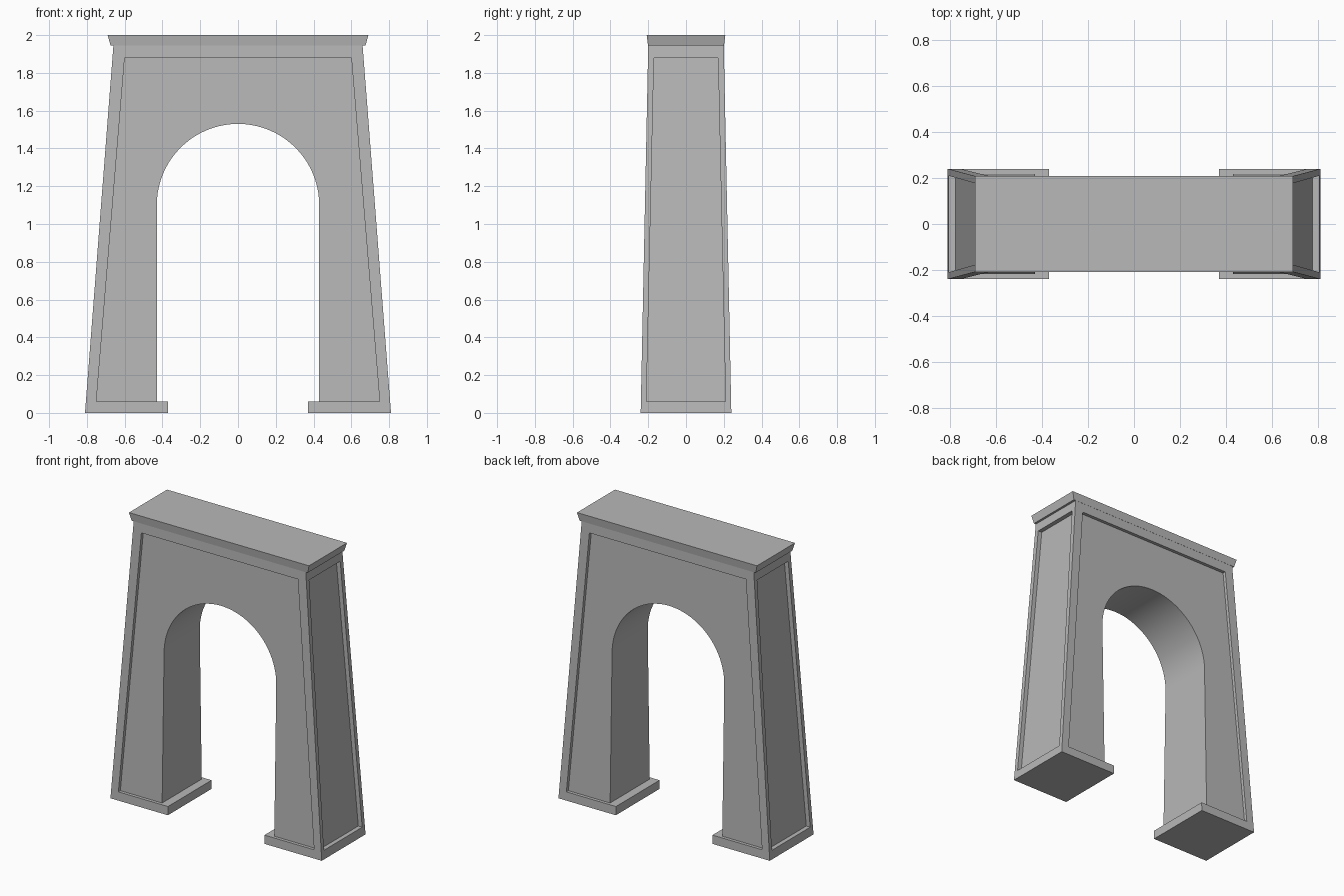
import bpy, bmesh, math

cube = bpy.data.objects.get("Cube")
if cube:
    bpy.data.objects.remove(cube, do_unlink=True)

# One stone colour
stone = bpy.data.materials.new("grey_stone")
stone.use_nodes = True
colour = (0.48, 0.48, 0.48, 1)
stone.diffuse_color = colour
bsdf = next(n for n in stone.node_tree.nodes if n.type == "BSDF_PRINCIPLED")
bsdf.inputs["Base Color"].default_value = colour
bsdf.inputs["Roughness"].default_value = 0.8

BASE, BAND, CAP, TOP = 0.06, 1.88, 1.945, 2.0
ARCH_R, SPRING = 0.43, 1.10


# Battered outer faces, and the inner edges of the raised frame
def outer_x(z): return 0.81 - 0.0773 * z
def outer_y(z): return 0.24 - 0.0206 * z
def frame_x(z): return 0.755 - 0.0824 * z
def frame_y(z): return 0.211 - 0.022 * z
def core_x(z): return outer_x(z) - 0.03
def core_y(z): return outer_y(z) - 0.022


def loft(name, ring_a, ring_b):
    """Solid between two matching rings of points."""
    bm = bmesh.new()
    a = [bm.verts.new(p) for p in ring_a]
    b = [bm.verts.new(p) for p in ring_b]
    bm.faces.new(a)
    bm.faces.new(b)
    for i in range(len(a)):
        j = (i + 1) % len(a)
        bm.faces.new((a[i], a[j], b[j], b[i]))
    bmesh.ops.recalc_face_normals(bm, faces=bm.faces)
    mesh = bpy.data.meshes.new(name)
    bm.to_mesh(mesh)
    bm.free()
    mesh.materials.append(stone)
    obj = bpy.data.objects.new(name, mesh)
    bpy.context.collection.objects.link(obj)
    return obj


def rect(x0, x1, y0, y1, z):
    return [(x0, y0, z), (x1, y0, z), (x1, y1, z), (x0, y1, z)]


# Recessed arch wall: one profile, thinner towards the top
profile = [(core_x(BASE), BASE), (core_x(BAND), BAND),
           (-core_x(BAND), BAND), (-core_x(BASE), BASE), (-ARCH_R, BASE)]
steps = 40
for i in range(steps + 1):
    t = math.pi * (1 - i / steps)
    profile.append((ARCH_R * math.cos(t), SPRING + ARCH_R * math.sin(t)))
profile.append((ARCH_R, BASE))
wall = loft("arch_wall",
            [(x, -core_y(z), z) for x, z in profile],
            [(x, core_y(z), z) for x, z in profile])
bpy.context.view_layer.objects.active = wall
wall.select_set(True)
bpy.ops.object.shade_smooth_by_angle(angle=math.radians(30))

# Plinths and the corner posts of the raised frame
for side, sx in (("left", 1), ("right", -1)):
    loft(side + "_plinth",
         *[rect(sx * 0.37, sx * outer_x(z), -outer_y(z), outer_y(z), z)
           for z in (0, BASE)])
    for end, sy in (("front", -1), ("back", 1)):
        loft(f"{end}_{side}_post",
             *[rect(sx * frame_x(z), sx * outer_x(z),
                    sy * frame_y(z), sy * outer_y(z), z)
               for z in (BASE, BAND)])

# Top band of the frame
loft("top_band", *[rect(-outer_x(z), outer_x(z), -outer_y(z), outer_y(z), z)
                   for z in (BAND, CAP)])

# Flared cornice slab
loft("cornice", rect(-0.675, 0.675, -0.201, 0.201, CAP),
     rect(-0.69, 0.69, -0.208, 0.208, TOP))
